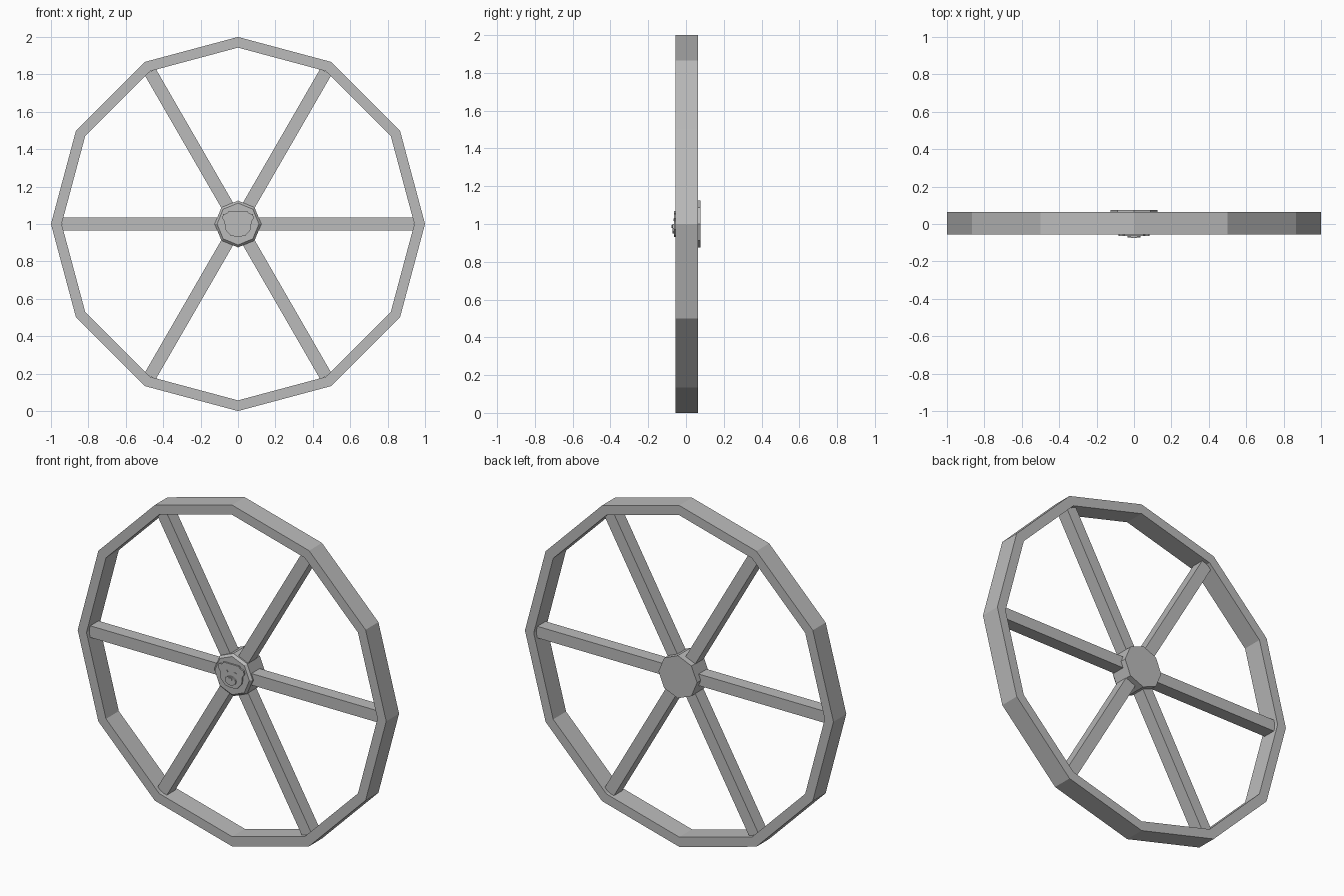
import bpy
import bmesh
from math import cos, sin, pi, radians
from mathutils import Matrix, Vector

default_cube = bpy.data.objects.get("Cube")
if default_cube:
    bpy.data.objects.remove(default_cube, do_unlink=True)

grey = bpy.data.materials.new("plain grey")
grey.use_nodes = True
colour = (0.5, 0.5, 0.5, 1)
grey.diffuse_color = colour
grey.node_tree.nodes["Principled BSDF"].inputs["Base Color"].default_value = colour

CENTRE = Vector((0, 0, 1))


def finish(name, bm):
    bmesh.ops.recalc_face_normals(bm, faces=bm.faces)
    mesh = bpy.data.meshes.new(name)
    bm.to_mesh(mesh)
    bm.free()
    mesh.materials.append(grey)
    obj = bpy.data.objects.new(name, mesh)
    obj.location = CENTRE
    bpy.context.collection.objects.link(obj)
    return obj


def lathe(name, profile, sides, closed):
    """Turn a (radius, y) profile around the axle; open profiles get end caps."""
    bm = bmesh.new()
    rings = []
    for r, y in profile:
        angles = [2 * pi * i / sides for i in range(sides)]
        rings.append([bm.verts.new((r * cos(a), y, r * sin(a))) for a in angles])
    pairs = list(zip(rings, rings[1:]))
    if closed:
        pairs.append((rings[-1], rings[0]))
    else:
        bm.faces.new(rings[0])
        bm.faces.new(rings[-1])
    for a, b in pairs:
        for i in range(sides):
            j = (i + 1) % sides
            bm.faces.new((a[i], a[j], b[j], b[i]))
    return finish(name, bm)


def plate(name, outline, front, back):
    """Raised plate from an (x, z) outline."""
    bm = bmesh.new()
    face = bm.faces.new([bm.verts.new((x, back, z)) for x, z in outline])
    side = bmesh.ops.extrude_face_region(bm, geom=[face])["geom"]
    verts = [v for v in side if isinstance(v, bmesh.types.BMVert)]
    bmesh.ops.translate(bm, verts=verts, vec=(0, front - back, 0))
    return finish(name, bm)


def oval(x, z, rx, rz, sides=12):
    return [(x + rx * cos(2 * pi * i / sides), z + rz * sin(2 * pi * i / sides))
            for i in range(sides)]


# Twelve-sided rim
lathe("rim", [(1, -0.056), (1, 0.063), (0.943, 0.063), (0.943, -0.056)], 12, True)

# Six square spokes, each running to a corner of the rim
for i in range(6):
    bm = bmesh.new()
    bmesh.ops.create_cube(bm, size=1)
    bmesh.ops.scale(bm, verts=bm.verts, vec=(0.88, 0.076, 0.068))
    bmesh.ops.translate(bm, verts=bm.verts, vec=(0.5, 0.004, 0))
    bmesh.ops.rotate(bm, verts=bm.verts, matrix=Matrix.Rotation(radians(60 * i), 3, "Y"))
    finish(f"spoke_{i + 1}", bm)

# Eight-sided hub with a chamfered front
lathe("hub", [(0.112, -0.055), (0.125, -0.042), (0.125, 0.076)], 8, False)

# Raised animal face on the hub
half = [(0.05, 0.07), (0.058, 0.057), (0.08, 0.052), (0.084, 0.03),
        (0.072, 0.012), (0.068, -0.03), (0.04, -0.062)]
outline = half + [(0, -0.07)] + [(-x, z) for x, z in reversed(half)]
plate("face_relief", outline, -0.064, -0.05)
plate("muzzle", oval(0, -0.025, 0.035, 0.026), -0.072, -0.06)
plate("nose", oval(0, -0.014, 0.013, 0.008, 8), -0.076, -0.07)
for side, x in (("left", 0.027), ("right", -0.027)):
    plate(f"{side}_eye", oval(x, 0.022, 0.007, 0.007, 8), -0.067, -0.06)
